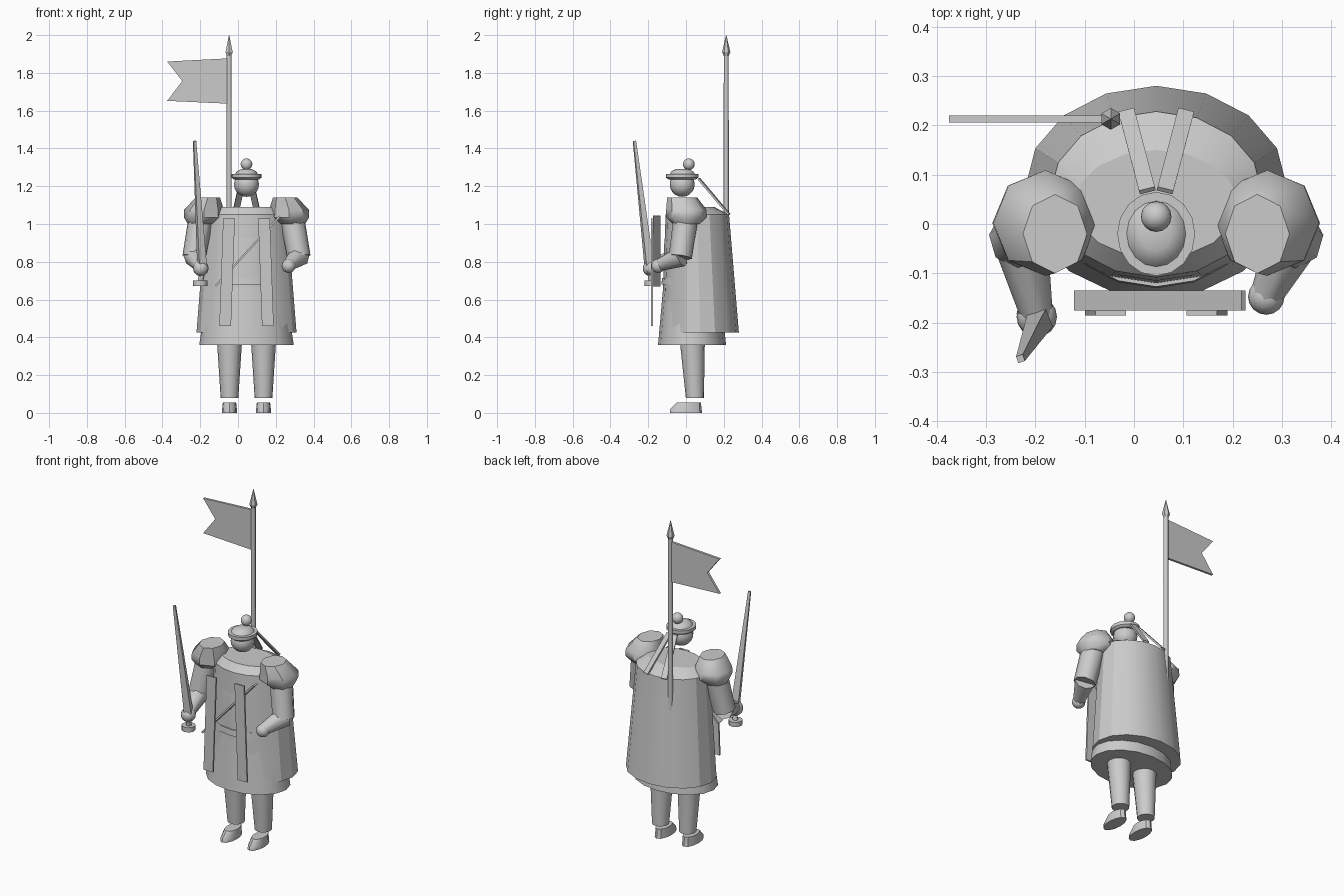
import bpy, bmesh, math
from mathutils import Vector, Matrix

cube = bpy.data.objects.get("Cube")
if cube:
    bpy.data.objects.remove(cube)

GREY = bpy.data.materials.new("plain grey")
GREY.use_nodes = True
GREY.diffuse_color = (0.6, 0.6, 0.6, 1)
GREY.node_tree.nodes["Principled BSDF"].inputs["Base Color"].default_value = (0.6, 0.6, 0.6, 1)
CX = 0.045  # middle of the figure
SIDES = ((1, "left"), (-1, "right"))


def finish(name, bm, angle=35):
    bmesh.ops.recalc_face_normals(bm, faces=bm.faces)
    mesh = bpy.data.meshes.new(name)
    for f in bm.faces:
        f.smooth = True
    bm.to_mesh(mesh)
    bm.free()
    mesh.set_sharp_from_angle(angle=math.radians(angle))
    mesh.materials.append(GREY)
    obj = bpy.data.objects.new(name, mesh)
    bpy.context.collection.objects.link(obj)
    return obj


def loft(name, sections, n=16, angle=35):
    """Stacked ellipses given as (z, x, y, x radius, y radius)."""
    bm = bmesh.new()
    rings = []
    for z, x, y, rx, ry in sections:
        turns = [math.tau * i / n for i in range(n)]
        rings.append([bm.verts.new((x + rx * math.cos(t), y + ry * math.sin(t), z)) for t in turns])
    for low, high in zip(rings, rings[1:]):
        for i in range(n):
            j = (i + 1) % n
            bm.faces.new((low[i], low[j], high[j], high[i]))
    bm.faces.new(rings[0])
    bm.faces.new(rings[-1])
    return finish(name, bm, angle)


def limb(name, a, b, r1, r2, n=8):
    """Tapered round bar from a to b."""
    a, b = Vector(a), Vector(b)
    bm = bmesh.new()
    place = Matrix.Translation((a + b) / 2) @ (b - a).to_track_quat('Z', 'Y').to_matrix().to_4x4()
    bmesh.ops.create_cone(bm, cap_ends=True, segments=n, radius1=r1, radius2=r2,
                          depth=(b - a).length, matrix=place)
    return finish(name, bm, 50)


def ball(name, centre, r, scale=(1, 1, 1)):
    bm = bmesh.new()
    bmesh.ops.create_uvsphere(bm, u_segments=16, v_segments=10, radius=r,
                              matrix=Matrix.Translation(centre) @ Matrix.Diagonal((*scale, 1)))
    return finish(name, bm, 60)


def strip(name, a, b, across, thick):
    """Flat bar from a to b; across is the half width vector."""
    a, b, across = Vector(a), Vector(b), Vector(across)
    depth = (b - a).cross(across).normalized() * thick / 2
    bm = bmesh.new()
    ends = [[bm.verts.new(p + s * across + t * depth)
             for s, t in ((-1, -1), (1, -1), (1, 1), (-1, 1))] for p in (a, b)]
    for i in range(4):
        j = (i + 1) % 4
        bm.faces.new((ends[0][i], ends[0][j], ends[1][j], ends[1][i]))
    for e in ends:
        bm.faces.new(e)
    return finish(name, bm)


# Robe, belt and cape
loft("skirt", [(0.36, CX, 0.032, 0.25, 0.18), (0.7, CX, 0.03, 0.2, 0.148)])
loft("torso", [(0.7, CX, 0.03, 0.19, 0.15), (0.9, CX, 0.03, 0.19, 0.145),
               (1.03, CX, 0.03, 0.18, 0.13), (1.085, CX, 0.03, 0.14, 0.1)])
loft("belt", [(0.68, CX, 0.03, 0.203, 0.16), (0.715, CX, 0.03, 0.2, 0.157)])
loft("cape", [(0.425, CX, 0.075, 0.265, 0.205), (1.05, CX, 0.06, 0.215, 0.168),
              (1.09, CX, 0.04, 0.165, 0.11)], angle=25)

# Head, hat and pompom
ball("head", (CX, -0.02, 1.21), 0.066)
loft("hat_brim", [(1.235, CX, -0.02, 0.066, 0.071), (1.245, CX, -0.02, 0.079, 0.085),
                  (1.265, CX, -0.02, 0.079, 0.085)])
loft("hat_crown", [(1.26, CX, -0.02, 0.063, 0.07), (1.278, CX, -0.02, 0.052, 0.058),
                   (1.29, CX, -0.02, 0.03, 0.034)], angle=60)
ball("pompom", (CX, 0.015, 1.316), 0.031)

for s, side in SIDES:
    # Legs and feet
    x = CX + s * 0.09
    loft(side + "_leg", [(0.08, x, 0.047, 0.047, 0.048), (0.345, x, 0.035, 0.064, 0.064),
                         (0.37, x, 0.035, 0.066, 0.066)])
    loft(side + "_foot", [(0, x, 0, 0.04, 0.086), (0.022, x, 0, 0.039, 0.082),
                          (0.055, x, 0.015, 0.035, 0.064)], 12)
    # Shoulder pads and upper arms
    x = CX + s * 0.225
    loft(side + "_shoulder_pad", [(1.0, x + s * 0.015, 0, 0.07, 0.07), (1.035, x, 0.002, 0.107, 0.107),
                                  (1.075, x, 0.002, 0.105, 0.107), (1.14, x - s * 0.02, -0.02, 0.065, 0.08)],
         8, 45)
    limb(side + "_upper_arm", (CX + s * 0.24, 0, 1.04), (CX + s * 0.278, -0.03, 0.825), 0.066, 0.062)
    # Chest bands and ribbons behind the head
    strip(side + "_chest_band", (CX + s * 0.113, -0.18, 0.46), (CX + s * 0.0925, -0.18, 1.03),
          (0.031, 0, 0), 0.01)
    strip(side + "_head_ribbon", (CX + s * 0.018, 0.068, 1.24), (CX + s * 0.06, 0.228, 1.05),
          (0.016, -s * 0.004, 0), 0.01)

# Forearms and hands
limb("left_forearm", (0.325, -0.025, 0.83), (0.268, -0.145, 0.782), 0.057, 0.033)
ball("left_hand", (0.268, -0.147, 0.778), 0.037)
limb("right_forearm", (-0.232, -0.025, 0.83), (-0.197, -0.185, 0.775), 0.057, 0.033)
ball("right_hand", (-0.197, -0.188, 0.765), 0.041)

# Sword
limb("sword_blade", (-0.188, -0.19, 0.74), (-0.23, -0.273, 1.44), 0.03, 0.01, 4)
loft("sword_guard", [(0.672, -0.2, -0.182, 0.038, 0.038), (0.7, -0.2, -0.182, 0.038, 0.038)], 12)
limb("sword_grip", (-0.2, -0.182, 0.69), (-0.188, -0.19, 0.75), 0.015, 0.015)

# Sash across the chest
strip("sash", (-0.118, -0.155, 0.672), (0.222, -0.155, 1.042), (0, 0.02, 0), 0.01)

# Banner
POLE = (-0.047, 0.213)
limb("banner_pole", (*POLE, 0.8), (*POLE, 1.91), 0.014, 0.013)
limb("banner_spear_collar", (*POLE, 1.89), (*POLE, 1.91), 0.013, 0.022, 6)
limb("banner_spear_tip", (*POLE, 1.91), (*POLE, 2.0), 0.022, 0.001, 6)
bm = bmesh.new()
outline = ((-0.05, 1.877), (-0.375, 1.86), (-0.295, 1.757), (-0.375, 1.652), (-0.05, 1.637))
flag = bm.faces.new([bm.verts.new((x, 0.206, z)) for x, z in outline])
back = bmesh.ops.extrude_face_region(bm, geom=[flag])["geom"]
bmesh.ops.translate(bm, verts=[v for v in back if isinstance(v, bmesh.types.BMVert)], vec=(0, 0.014, 0))
finish("banner_flag", bm)
